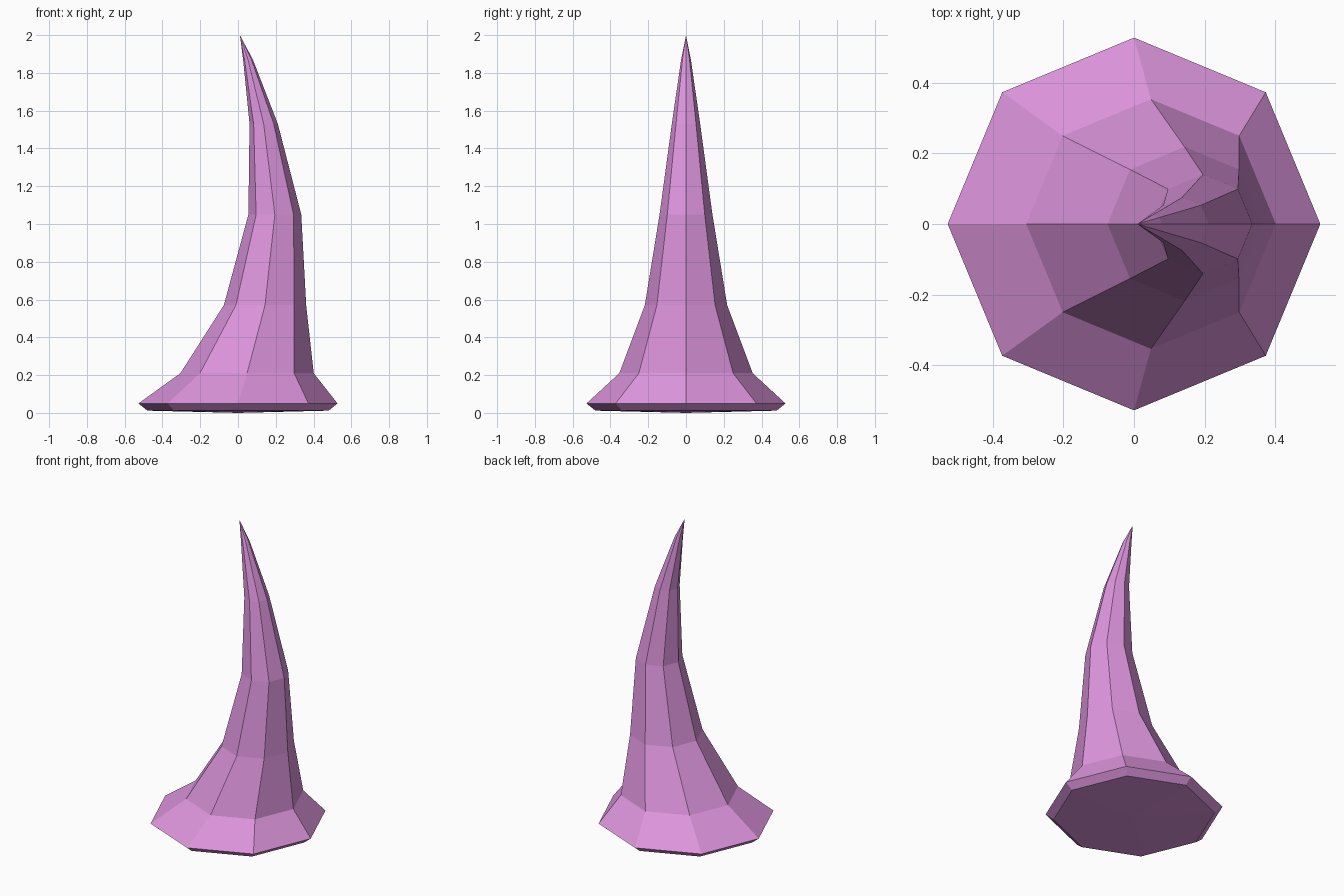
import bpy, bmesh
from math import cos, sin, pi

if "Cube" in bpy.data.objects:
    bpy.data.objects.remove(bpy.data.objects["Cube"])

SIDES = 8
# Cross-sections from base to near tip: centre x, height, radius
RINGS = [
    (0.0, 0.012, 0.48),
    (0.0, 0.05, 0.527),
    (0.048, 0.21, 0.353),
    (0.143, 0.57, 0.218),
    (0.195, 1.05, 0.14),
    (0.136, 1.53, 0.075),
    (0.053, 1.87, 0.026),
]

bm = bmesh.new()
loops = [[bm.verts.new((cx + r * cos(2 * pi * i / SIDES), r * sin(2 * pi * i / SIDES), z))
          for i in range(SIDES)] for cx, z, r in RINGS]

# Horn walls
for low, high in zip(loops, loops[1:]):
    for i in range(SIDES):
        j = (i + 1) % SIDES
        bm.faces.new((low[i], low[j], high[j], high[i]))

# Shallow underside and pointed tip
bottom = bm.verts.new((0, 0, 0))
tip = bm.verts.new((0.01, 0, 2.0))
for i in range(SIDES):
    j = (i + 1) % SIDES
    bm.faces.new((bottom, loops[0][j], loops[0][i]))
    bm.faces.new((loops[-1][i], loops[-1][j], tip))

bmesh.ops.recalc_face_normals(bm, faces=bm.faces[:])
mesh = bpy.data.meshes.new("curved_horn")
bm.to_mesh(mesh)
bm.free()
horn = bpy.data.objects.new("curved_horn", mesh)
bpy.context.collection.objects.link(horn)

# Pink-violet colour
mat = bpy.data.materials.new("orchid")
mat.diffuse_color = (0.72, 0.30, 0.72, 1)
mat.use_nodes = True
mat.node_tree.nodes["Principled BSDF"].inputs["Base Color"].default_value = mat.diffuse_color
mesh.materials.append(mat)
